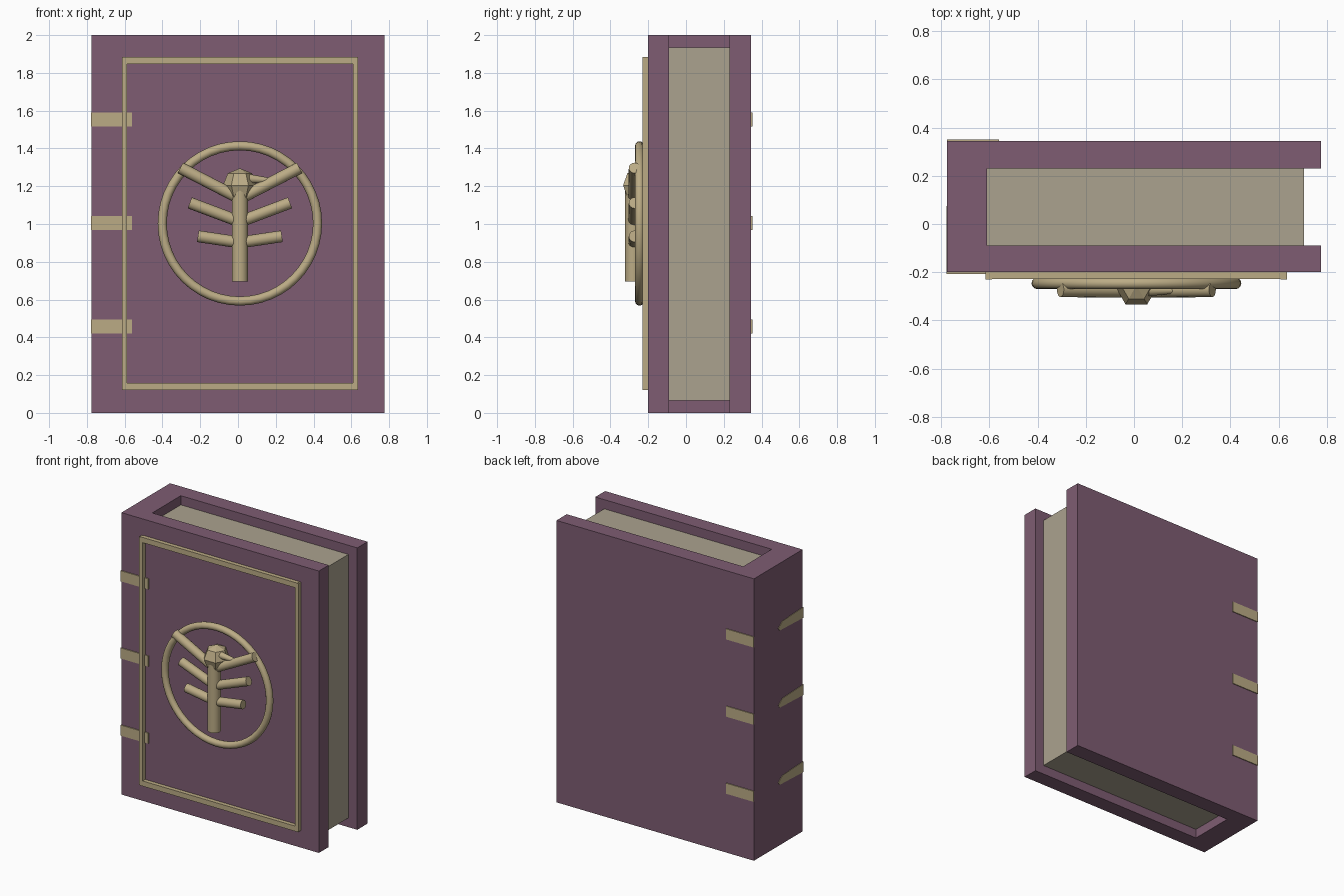
import bpy, bmesh
from mathutils import Vector

cube = bpy.data.objects.get("Cube")
if cube:
    bpy.data.objects.remove(cube, do_unlink=True)


def material(name, rgb):
    m = bpy.data.materials.new(name)
    m.use_nodes = True
    m.diffuse_color = (*rgb, 1)
    m.node_tree.nodes["Principled BSDF"].inputs["Base Color"].default_value = (*rgb, 1)
    return m


PURPLE = material("plum leather", (0.21, 0.108, 0.17))
PAPER = material("aged paper", (0.41, 0.365, 0.275))
GOLD = material("dull gold", (0.50, 0.41, 0.235))


def prism(name, points, offset, mat):
    """Extrude a flat outline along an offset vector."""
    bm = bmesh.new()
    face = bm.faces.new([bm.verts.new(p) for p in points])
    out = bmesh.ops.extrude_face_region(bm, geom=[face])
    moved = [v for v in out["geom"] if isinstance(v, bmesh.types.BMVert)]
    bmesh.ops.translate(bm, verts=moved, vec=offset)
    bmesh.ops.recalc_face_normals(bm, faces=bm.faces)
    mesh = bpy.data.meshes.new(name)
    bm.to_mesh(mesh)
    bm.free()
    mesh.materials.append(mat)
    obj = bpy.data.objects.new(name, mesh)
    bpy.context.collection.objects.link(obj)
    return obj


def box(name, x0, x1, y0, y1, z0, z1, mat):
    base = [(x0, y0, z0), (x1, y0, z0), (x1, y1, z0), (x0, y1, z0)]
    return prism(name, base, (0, 0, z1 - z0), mat)


def finish(name, mat, smooth=40):
    obj = bpy.context.object
    obj.name = name
    obj.data.materials.append(mat)
    bpy.ops.object.shade_smooth_by_angle(angle=smooth * 0.01745)
    return obj


def rod(name, start, end, radius, tip=None):
    a, b = Vector(start), Vector(end)
    bpy.ops.mesh.primitive_cone_add(
        vertices=16, radius1=radius, radius2=radius if tip is None else tip,
        depth=(b - a).length, location=(a + b) / 2,
        rotation=(b - a).to_track_quat("Z", "Y").to_euler())
    return finish(name, GOLD)


# Cover: one U-shaped profile holding both boards and the spine
LEFT, RIGHT, FRONT, BACK = -0.775, 0.775, -0.2, 0.345
HINGE, IN_FRONT, IN_BACK = -0.61, -0.09, 0.23
profile = [(LEFT, FRONT), (RIGHT, FRONT), (RIGHT, IN_FRONT), (HINGE, IN_FRONT),
           (HINGE, IN_BACK), (RIGHT, IN_BACK), (RIGHT, BACK), (LEFT, BACK)]
prism("cover", [(x, y, 0) for x, y in profile], (0, 0, 2), PURPLE)

# Page block
box("pages", HINGE, 0.705, IN_FRONT, IN_BACK, 0.065, 1.935, PAPER)

# Raised border on the front board
for side, x in (("right", -0.615), ("left", 0.608)):
    box(f"border_{side}", x, x + 0.027, -0.23, FRONT, 0.122, 1.883, GOLD)
for side, z in (("bottom", 0.12), ("top", 1.848)):
    box(f"border_{side}", -0.605, 0.625, -0.229, FRONT, z, z + 0.037, GOLD)

# Binding straps on both boards, with tapered ends across the spine
for place, z in (("lower", 0.42), ("middle", 0.967), ("upper", 1.515)):
    top = z + 0.075
    box(f"{place}_strap_front", LEFT - 0.003, -0.56, FRONT - 0.007, FRONT, z, top, GOLD)
    box(f"{place}_strap_back", LEFT, -0.56, BACK, BACK + 0.006, z, top, GOLD)
    outline = [(FRONT, z), (0.06, z + 0.01), (0.075, z + 0.03), (0.03, top - 0.01), (FRONT, top)]
    prism(f"{place}_strap_spine", [(LEFT, y, h) for y, h in outline], (-0.003, 0, 0), GOLD)

# Emblem ring
MID = 0.01
bpy.ops.mesh.primitive_torus_add(
    major_segments=48, minor_segments=12, major_radius=0.411, minor_radius=0.024,
    location=(MID, -0.246, 1.003), rotation=(1.5708, 0, 0))
finish("emblem_ring", GOLD, 60)

# Emblem figure: post, three pairs of arms, head and small beak
rod("emblem_post", (MID, -0.28, 0.695), (MID, -0.28, 1.2), 0.043)
arms = (("upper", 0.315, 1.297, 1.145), ("middle", 0.265, 1.112, 1.02), ("lower", 0.222, 0.935, 0.905))
for place, reach, z_out, z_in in arms:
    for side, s in (("right", -1), ("left", 1)):
        rod(f"emblem_{place}_arm_{side}", (MID + s * 0.02, -0.275, z_in),
            (MID + s * reach, -0.272, z_out), 0.031)
bpy.ops.mesh.primitive_uv_sphere_add(
    segments=6, ring_count=4, radius=0.09, location=(MID, -0.255, 1.205), rotation=(0, 0, 0.5236))
finish("emblem_head", GOLD, 20)
rod("emblem_beak", (0.06, -0.275, 1.24), (0.18, -0.275, 1.23), 0.024, 0.012)
